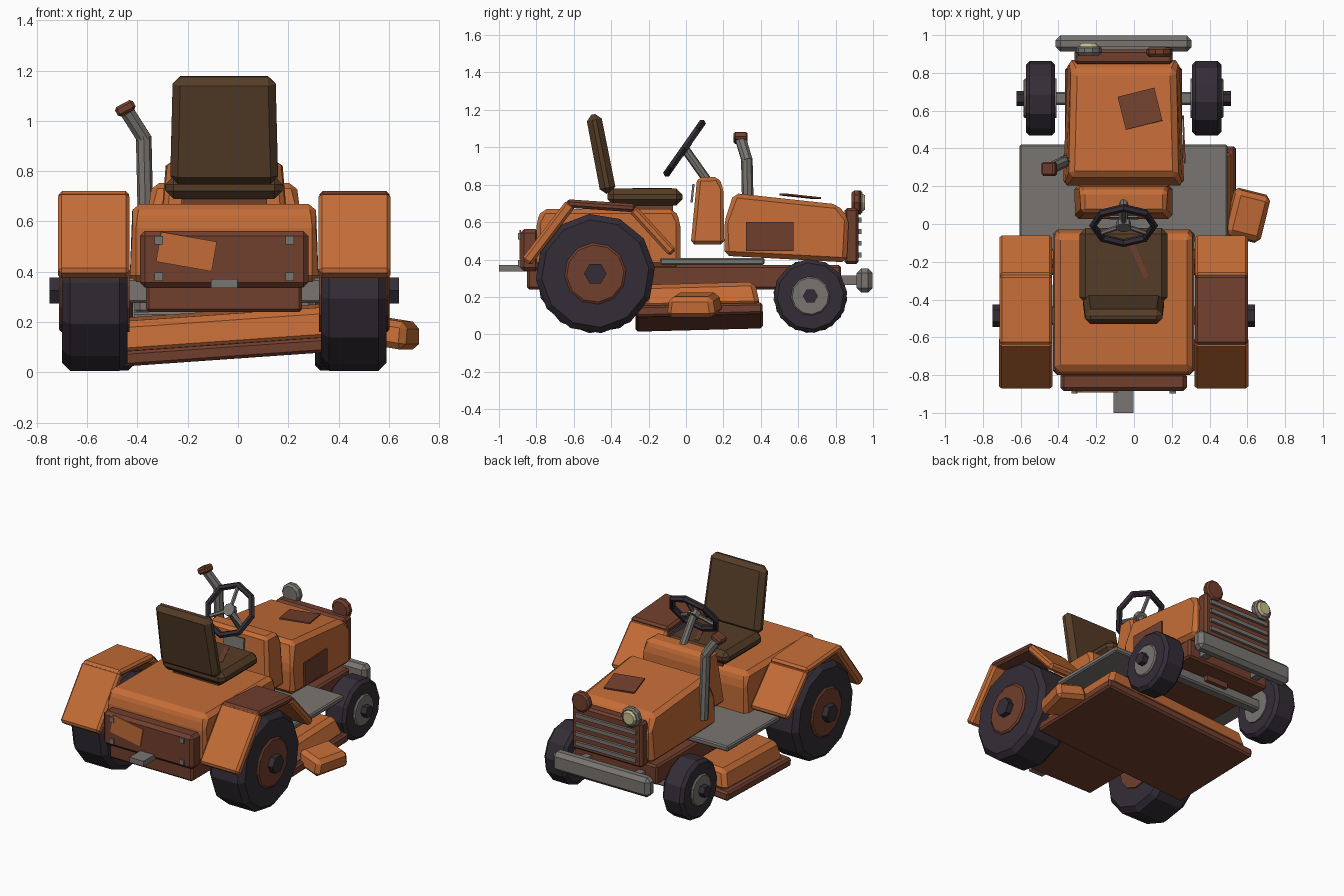
import bpy, bmesh, math
from mathutils import Vector, Matrix, Euler

if "Cube" in bpy.data.objects:
    bpy.data.objects.remove(bpy.data.objects["Cube"])

CX = -0.055  # centre line of the tractor


def material(name, rgb):
    m = bpy.data.materials.new(name)
    m.use_nodes = True
    m.diffuse_color = (*rgb, 1)
    m.node_tree.nodes["Principled BSDF"].inputs["Base Color"].default_value = (*rgb, 1)
    return m


ORANGE = material("orange paint", (0.55, 0.15, 0.038))
RUST = material("rust brown", (0.165, 0.05, 0.027))
RUBBER = material("dark rubber", (0.034, 0.026, 0.037))
LEATHER = material("brown leather", (0.09, 0.046, 0.02))
STEEL = material("grey steel", (0.19, 0.178, 0.165))
CREAM = material("cream glass", (0.58, 0.51, 0.26))


def finish(name, mat, bm, loc=(0, 0, 0), rot=None, bevel=0):
    if bevel:
        bmesh.ops.bevel(bm, geom=bm.edges[:], offset=bevel, segments=1, affect='EDGES')
    bmesh.ops.recalc_face_normals(bm, faces=bm.faces[:])
    mesh = bpy.data.meshes.new(name)
    bm.to_mesh(mesh)
    bm.free()
    mesh.materials.append(mat)
    ob = bpy.data.objects.new(name, mesh)
    bpy.context.collection.objects.link(ob)
    r = rot if isinstance(rot, Matrix) else Euler([math.radians(a) for a in rot or (0, 0, 0)]).to_matrix()
    ob.matrix_world = Matrix.Translation(loc) @ r.to_4x4()
    return ob


def box(name, mat, loc, size, bevel=0, rot=None, top=1):
    """Box with optional bevel; top scales the upper face."""
    bm = bmesh.new()
    bmesh.ops.create_cube(bm, size=1)
    for v in bm.verts:
        k = top if v.co.z > 0 else 1
        v.co = Vector((v.co.x * size[0] * k, v.co.y * size[1] * k, v.co.z * size[2]))
    return finish(name, mat, bm, loc, rot, bevel)


def prism(name, mat, points, bevel):
    """Side profile of (y, z, half width) corners spanning the centre line."""
    bm = bmesh.new()
    left = [bm.verts.new((-w, y, z)) for y, z, w in points]
    right = [bm.verts.new((w, y, z)) for y, z, w in points]
    bm.faces.new(left)
    bm.faces.new(right)
    for i in range(len(points)):
        j = (i + 1) % len(points)
        bm.faces.new((left[i], left[j], right[j], right[i]))
    return finish(name, mat, bm, (CX, 0, 0), bevel=bevel)


def lathe(name, mat, profile, sides, loc, axis, phase=0):
    """Solid of revolution from (radius, distance along axis) pairs, capped."""
    bm = bmesh.new()
    rings = []
    for r, h in profile:
        a = [phase + 2 * math.pi * i / sides for i in range(sides)]
        rings.append([bm.verts.new((r * math.cos(t), r * math.sin(t), h)) for t in a])
    for a, b in zip(rings, rings[1:]):
        for i in range(sides):
            j = (i + 1) % sides
            bm.faces.new((a[i], a[j], b[j], b[i]))
    bm.faces.new(rings[0])
    bm.faces.new(rings[-1])
    return finish(name, mat, bm, loc, Vector(axis).to_track_quat('Z', 'Y').to_matrix())


def rod(name, mat, a, b, r, sides=8):
    d = Vector(b) - Vector(a)
    return lathe(name, mat, [(r, 0), (r, d.length)], sides, a, d)


def slab(name, mat, x, width, a, b, thick):
    """Bevelled plate running between two (y, z) points."""
    dy, dz = b[0] - a[0], b[1] - a[1]
    return box(name, mat, (x, (a[0] + b[0]) / 2, (a[1] + b[1]) / 2),
               (width, math.hypot(dy, dz), thick), 0.014,
               (math.degrees(math.atan2(dz, dy)), 0, 0))


# Wheels with rims and hub bolts
def wheel(name, side, offset, y, z, r, half, rim, rim_mat, hub):
    sh = r * 0.1
    loc = (CX + side * offset, y, z)
    axis = (side, 0, 0)
    lathe(name + "_tyre", RUBBER, [(r - 2 * sh, -half), (r - sh, -half), (r, sh - half), (r, half - sh),
                                   (r - sh, half), (r - 2 * sh, half)], 12, loc, axis, 0.1)
    lathe(name + "_rim", rim_mat, [(rim, -half - 0.008), (rim, half + 0.004), (rim * 0.93, half + 0.012)],
          12, loc, axis, 0.1)
    lathe(name + "_hub", RUBBER, [(hub, 0), (hub, half + 0.05)], 6, loc, axis)


for side, tag in ((-1, "left"), (1, "right")):
    wheel("rear_wheel_" + tag, side, 0.515, -0.485, 0.325, 0.32, 0.13, 0.165, RUST, 0.06)
    wheel("front_wheel_" + tag, side, 0.44, 0.665, 0.205, 0.198, 0.078, 0.105, STEEL, 0.04)

    # Fender: rear, top and front plates
    fx = CX + side * 0.518
    slab("fender_rear_" + tag, ORANGE, fx, 0.285, (-0.855, 0.385), (-0.615, 0.70), 0.06)
    slab("fender_top_" + tag, RUST if side > 0 else ORANGE, fx, 0.28, (-0.64, 0.70), (-0.27, 0.675), 0.045)
    slab("fender_front_" + tag, ORANGE, fx, 0.28, (-0.285, 0.67), (-0.07, 0.435), 0.05)

# Chassis, axles, bumper and hitch
box("chassis", RUST, (CX, -0.01, 0.305), (0.62, 1.68, 0.13), 0.012)
box("rear_axle", STEEL, (CX, -0.485, 0.325), (0.80, 0.10, 0.10), 0.01)
box("front_axle", STEEL, (CX, 0.665, 0.205), (0.80, 0.07, 0.07), 0.01)
box("axle_mount", RUST, (CX, 0.665, 0.245), (0.16, 0.12, 0.08))
box("bumper", STEEL, (CX, 0.955, 0.288), (0.72, 0.085, 0.13), 0.025)
for side in (-1, 1):
    box("bumper_bracket", STEEL, (CX + side * 0.2, 0.88, 0.29), (0.05, 0.13, 0.05))
box("hitch", STEEL, (CX, -0.92, 0.353), (0.105, 0.16, 0.035))
box("foot_plate", STEEL, (CX, 0.14, 0.39), (1.10, 0.56, 0.036), 0.008)

# Rear body and its back panel
prism("rear_body", ORANGE, [(-0.80, 0.36, 0.375), (-0.80, 0.60, 0.375), (-0.77, 0.67, 0.36),
                            (-0.06, 0.67, 0.36), (-0.03, 0.60, 0.375), (-0.03, 0.36, 0.375)], 0.025)
box("back_panel", RUST, (CX, -0.835, 0.45), (0.67, 0.10, 0.225), 0.02)
box("back_patch", ORANGE, (-0.205, -0.887, 0.48), (0.225, 0.008, 0.12), 0, (0, 10, 0))
for x in (-0.26, 0.26):
    for z in (0.38, 0.525):
        box("panel_bolt", STEEL, (CX + x, -0.887, z), (0.034, 0.02, 0.034))

# Seat
box("seat_mount", RUST, (CX, -0.22, 0.68), (0.34, 0.30, 0.05))
box("seat_cushion", LEATHER, (CX, -0.22, 0.735), (0.465, 0.40, 0.09), 0.032)
box("seat_back", LEATHER, (CX, -0.455, 0.965), (0.43, 0.085, 0.43), 0.03, (11, 0, 0), 0.95)
box("seat_tear", RUST, (0.02, -0.18, 0.78), (0.028, 0.22, 0.006), 0, (0, 0, 24))

# Hood with patches
prism("hood", ORANGE, [(0.205, 0.42, 0.32), (0.205, 0.60, 0.325), (0.255, 0.755, 0.285),
                       (0.81, 0.695, 0.27), (0.87, 0.62, 0.30), (0.86, 0.385, 0.295)], 0.025)
box("hood_top_patch", RUST, (0.032, 0.61, 0.738), (0.20, 0.18, 0.009), 0, (-6, 0, 14))
box("hood_side_patch", RUST, (CX + 0.319, 0.448, 0.522), (0.009, 0.255, 0.155), 0, (0, 0, 2.2))

# Dashboard
prism("dashboard", ORANGE, [(0.025, 0.48, 0.26), (0.06, 0.84, 0.225), (0.175, 0.84, 0.225),
                            (0.20, 0.78, 0.25), (0.205, 0.48, 0.26)], 0.02)
box("gauge_plate", STEEL, (CX, 0.035, 0.755), (0.15, 0.012, 0.10), 0, (-6, 0, 0))

# Steering wheel
tilt = Matrix.Rotation(math.radians(55), 3, 'X')
centre = Vector((CX, -0.008, 0.995))
bpy.ops.mesh.primitive_torus_add(major_segments=8, minor_segments=6, major_radius=0.162, minor_radius=0.021)
ring = bpy.context.object
ring.name = "steering_wheel"
ring.data.materials.append(RUBBER)
ring.matrix_world = Matrix.Translation(centre) @ tilt.to_4x4()
for a in (90, 210, 330):
    t = math.radians(a)
    rod("steering_spoke", STEEL, centre, centre + tilt @ Vector((math.cos(t), math.sin(t), 0)) * 0.155, 0.013, 6)
lathe("steering_hub", STEEL, [(0.04, -0.02), (0.04, 0.015)], 8, centre, tilt @ Vector((0, 0, 1)))
rod("steering_column", STEEL, centre, (CX, 0.13, 0.80), 0.024)

# Grille with bars
box("grille", RUST, (CX, 0.885, 0.525), (0.52, 0.075, 0.30), 0.014)
for z in (0.425, 0.487, 0.549, 0.611):
    box("grille_bar", STEEL, (CX, 0.925, z), (0.45, 0.028, 0.026))

# Headlights: one glazed, one rusted
lathe("headlight_shell", STEEL, [(0.055, 0), (0.068, 0.015), (0.068, 0.04), (0.056, 0.05)], 10,
      (-0.24, 0.893, 0.705), (0, 1, 0))
lathe("headlight_lens", CREAM, [(0.052, 0), (0.04, 0.016)], 10, (-0.24, 0.941, 0.705), (0, 1, 0))
lathe("broken_headlight", RUST, [(0.055, 0), (0.068, 0.015), (0.068, 0.04), (0.056, 0.05)], 10,
      (0.135, 0.885, 0.705), (0, 1, 0))

# Exhaust stack
elbow = (-0.375, 0.325, 0.94)
mouth = (-0.44, 0.295, 1.035)
rod("exhaust_pipe", STEEL, (-0.365, 0.335, 0.50), elbow, 0.031)
rod("exhaust_bend", STEEL, (-0.37, 0.328, 0.925), mouth, 0.031)
box("exhaust_cap", RUST, (-0.448, 0.292, 1.05), (0.08, 0.075, 0.042), 0.01, (0, -28, 0))

# Mower deck, hanging lower on one side, with its discharge chute
lean = (1.5, -4, 0)
box("deck_skirt", RUST, (-0.03, 0.07, 0.092), (1.14, 0.68, 0.06), 0.012, lean)
box("deck_top", ORANGE, (-0.03, 0.08, 0.175), (1.10, 0.63, 0.13), 0.025, lean, 0.92)
box("deck_chute", ORANGE, (0.60, 0.045, 0.158), (0.21, 0.27, 0.11), 0.025, (0, 9, -14), 0.88)
